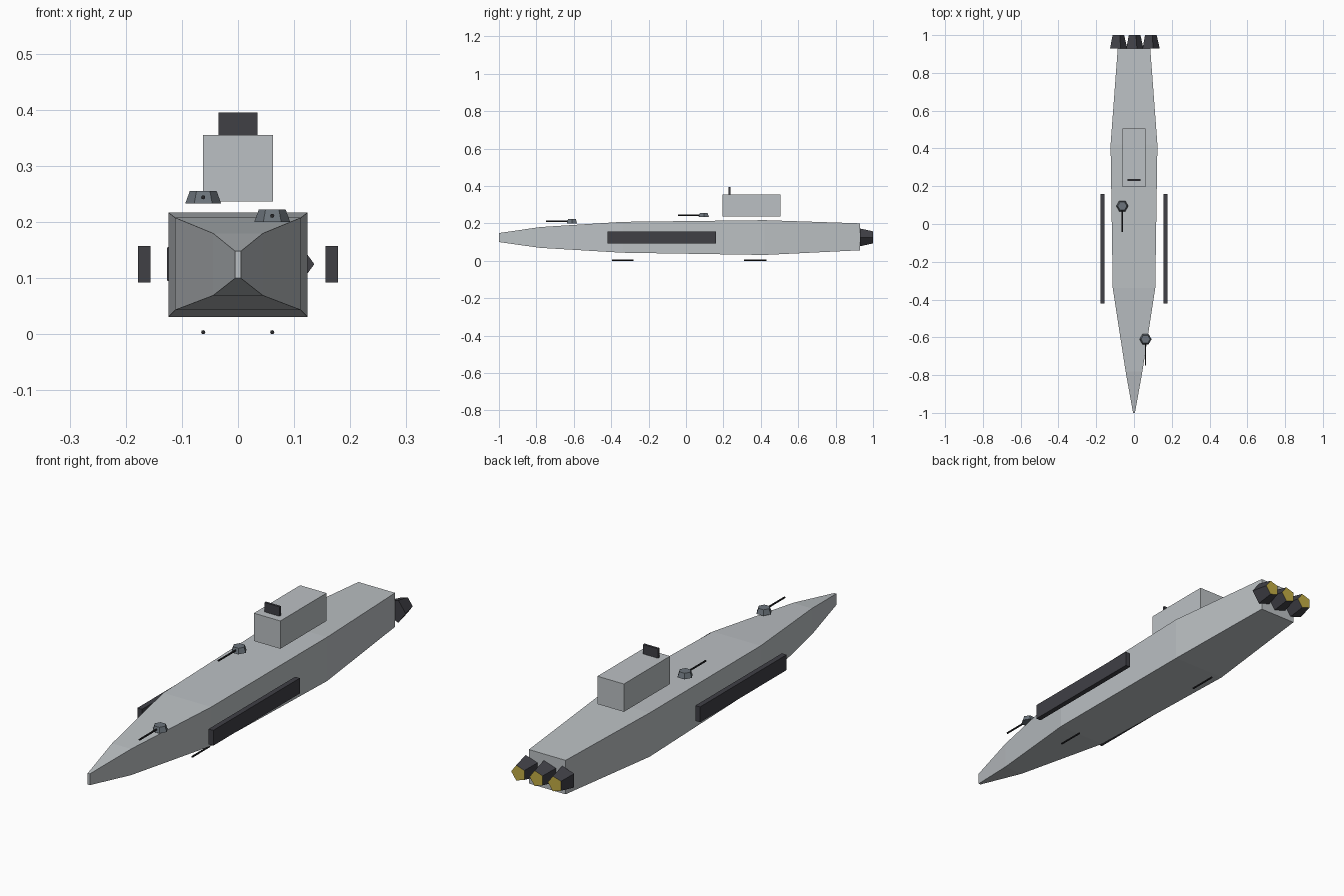
import bpy
import bmesh
import math
from mathutils import Matrix, Vector

if "Cube" in bpy.data.objects:
    bpy.data.objects.remove(bpy.data.objects["Cube"], do_unlink=True)


def material(name, r, g, b):
    mat = bpy.data.materials.new(name)
    mat.use_nodes = True
    mat.diffuse_color = (r, g, b, 1)
    mat.node_tree.nodes["Principled BSDF"].inputs["Base Color"].default_value = (r, g, b, 1)
    return mat


hull_grey = material("hull grey", 0.5, 0.53, 0.55)
dark_grey = material("dark grey", 0.05, 0.05, 0.06)
turret_grey = material("turret grey", 0.15, 0.175, 0.2)
gun_black = material("gun black", 0.02, 0.02, 0.023)
exhaust_gold = material("exhaust gold", 0.55, 0.42, 0.06)


def finish(name, bm, *mats):
    bmesh.ops.recalc_face_normals(bm, faces=bm.faces)
    mesh = bpy.data.meshes.new(name)
    bm.to_mesh(mesh)
    bm.free()
    for mat in mats:
        mesh.materials.append(mat)
    obj = bpy.data.objects.new(name, mesh)
    bpy.context.collection.objects.link(obj)


def loft(name, rings, *mats, end_index=0):
    """Skin a row of matching rings and cap both ends."""
    bm = bmesh.new()
    loops = [[bm.verts.new(p) for p in ring] for ring in rings]
    n = len(loops[0])
    for a, b in zip(loops, loops[1:]):
        for i in range(n):
            j = (i + 1) % n
            bm.faces.new((a[i], a[j], b[j], b[i]))
    bm.faces.new(loops[0])
    bm.faces.new(loops[-1]).material_index = end_index
    finish(name, bm, *mats)


def box(name, x, y, z, mat):
    """Box from (min, max) pairs."""
    bm = bmesh.new()
    size = Vector([p[1] - p[0] for p in (x, y, z)])
    centre = Vector([(p[0] + p[1]) / 2 for p in (x, y, z)])
    bmesh.ops.create_cube(bm, size=1, matrix=Matrix.LocRotScale(centre, None, size))
    finish(name, bm, mat)


def ring(sides, radius, place):
    angles = [i * math.tau / sides for i in range(sides)]
    return [place(radius * math.cos(a), radius * math.sin(a)) for a in angles]


def rod(name, x, z, y0, y1, mat):
    rings = [ring(8, 0.0037, lambda u, v, y=y: (x + u, y, z + v)) for y in (y0, y1)]
    loft(name, rings, mat)


# Hull: rectangular sections from bow to stern (y, half width, bottom, top)
stations = [
    (-1.0, 0.005, 0.10, 0.148),
    (-0.78, 0.0445, 0.069, 0.18),
    (-0.34, 0.1125, 0.043, 0.208),
    (0.42, 0.124, 0.031, 0.217),
    (0.93, 0.086, 0.056, 0.2),
]
loft("hull", [[(-w, y, lo), (w, y, lo), (w, y, hi), (-w, y, hi)] for y, w, lo, hi in stations], hull_grey)

# Command block and sensor panel
box("command_block", (-0.062, 0.062), (0.195, 0.505), (0.237, 0.355), hull_grey)
box("sensor_panel", (-0.035, 0.035), (0.228, 0.238), (0.355, 0.395), dark_grey)

# Side pods
for side, s in (("left", 1), ("right", -1)):
    box(side + "_side_pod", sorted((s * 0.156, s * 0.178)), (-0.42, 0.16), (0.092, 0.157), dark_grey)

# Engines: tapered five-sided nozzles with gold ends
for side, x in (("left", 0.086), ("middle", 0), ("right", -0.086)):
    rings = [ring(5, r, lambda u, v, y=y: (x + u, y, 0.125 + v)) for y, r in ((0.93, 0.05), (1.0, 0.034))]
    loft(side + "_engine", rings, dark_grey, exhaust_gold, end_index=1)

# Gun turrets: six-sided bases with forward barrels
for end, x, y, z in (("front", 0.061, -0.61, 0.2), ("rear", -0.062, 0.095, 0.233)):
    rings = [ring(6, r, lambda u, v, h=h: (x + u, y + v, z + h)) for h, r in ((0, 0.032), (0.022, 0.024))]
    loft(end + "_turret", rings, turret_grey)
    rod(end + "_turret_barrel", x, z + 0.011, y - 0.138, y, gun_black)

# Thin rods slung beneath the hull
rod("front_lower_rod", 0.061, 0.0037, -0.395, -0.28, gun_black)
rod("rear_lower_rod", -0.062, 0.0037, 0.31, 0.43, gun_black)
